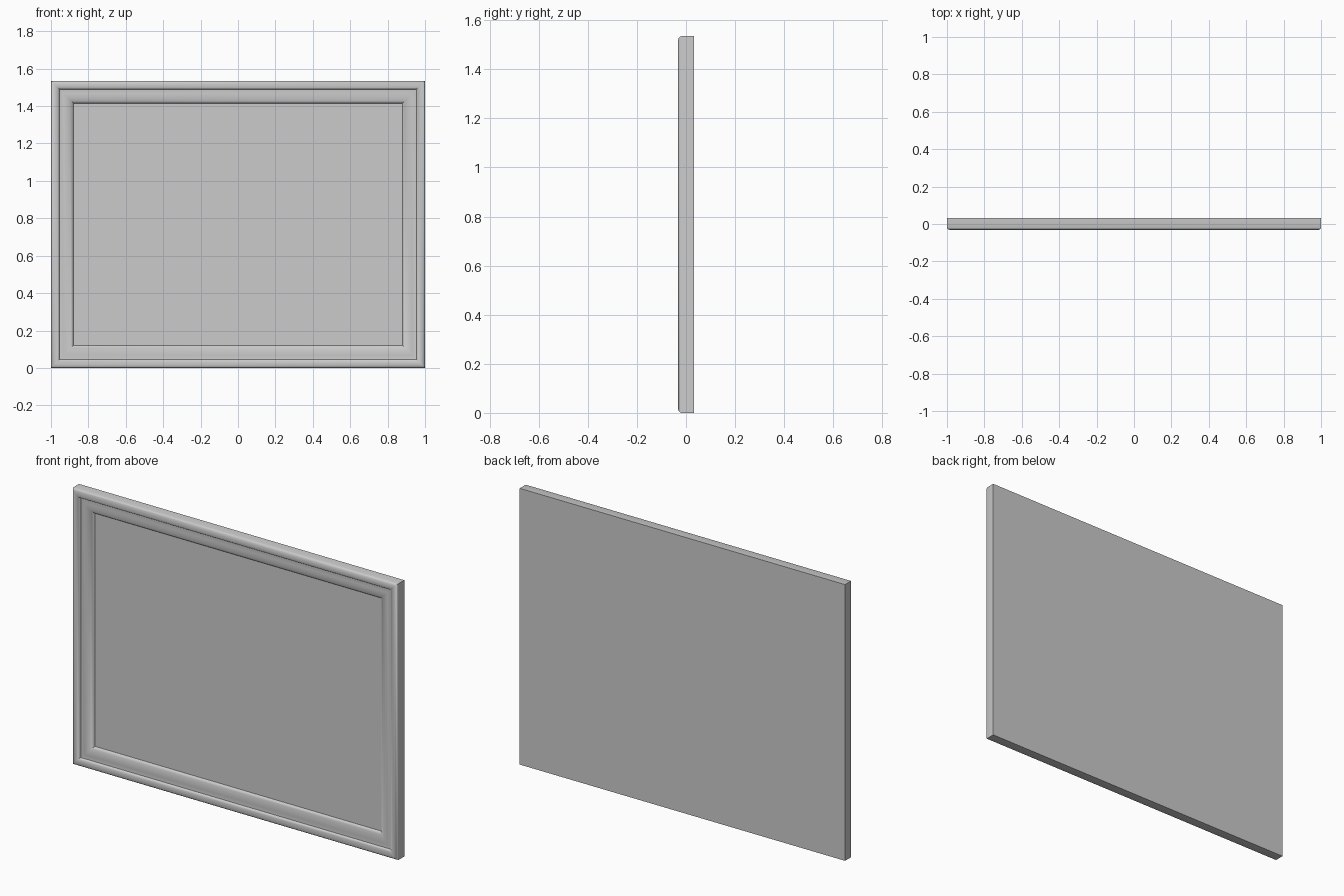
import bpy, bmesh, math

if "Cube" in bpy.data.objects:
    bpy.data.objects.remove(bpy.data.objects["Cube"])

W, H = 1.0, 1.535          # half width, full height
BACK = 0.032               # y of the back face

# moulding profile: (distance in from the outer edge, y)
PROFILE = [(0, BACK), (0, -0.019), (0.002, -0.024), (0.007, -0.029),
           (0.016, -0.032), (0.028, -0.032), (0.037, -0.029), (0.043, -0.024),
           (0.046, -0.018), (0.054, -0.017), (0.068, -0.0185), (0.082, -0.018),
           (0.096, -0.015), (0.108, -0.010), (0.116, -0.004), (0.12, 0.002)]


def corners(d, y):
    return [(-W + d, y, d), (W - d, y, d), (W - d, y, H - d), (-W + d, y, H - d)]


def add_object(name, bm, smooth=False):
    bmesh.ops.recalc_face_normals(bm, faces=bm.faces)
    mesh = bpy.data.meshes.new(name)
    bm.to_mesh(mesh)
    bm.free()
    ob = bpy.data.objects.new(name, mesh)
    bpy.context.collection.objects.link(ob)
    if smooth:
        bpy.ops.object.select_all(action='DESELECT')
        ob.select_set(True)
        bpy.context.view_layer.objects.active = ob
        bpy.ops.object.shade_smooth_by_angle(angle=math.radians(40))
    return ob


# mitred moulding with a flat closed back
bm = bmesh.new()
rings = [[bm.verts.new(c) for c in corners(d, y)] for d, y in PROFILE]
for a, b in zip(rings, rings[1:]):
    for i in range(4):
        j = (i + 1) % 4
        bm.faces.new((a[i], a[j], b[j], b[i]))
bm.faces.new(rings[0])
add_object("frame_moulding", bm, smooth=True)

# recessed picture panel facing the front
bm = bmesh.new()
bm.faces.new([bm.verts.new(c) for c in corners(*PROFILE[-1])])
panel = add_object("picture_panel", bm)
if panel.data.polygons[0].normal.y > 0:
    panel.data.flip_normals()
